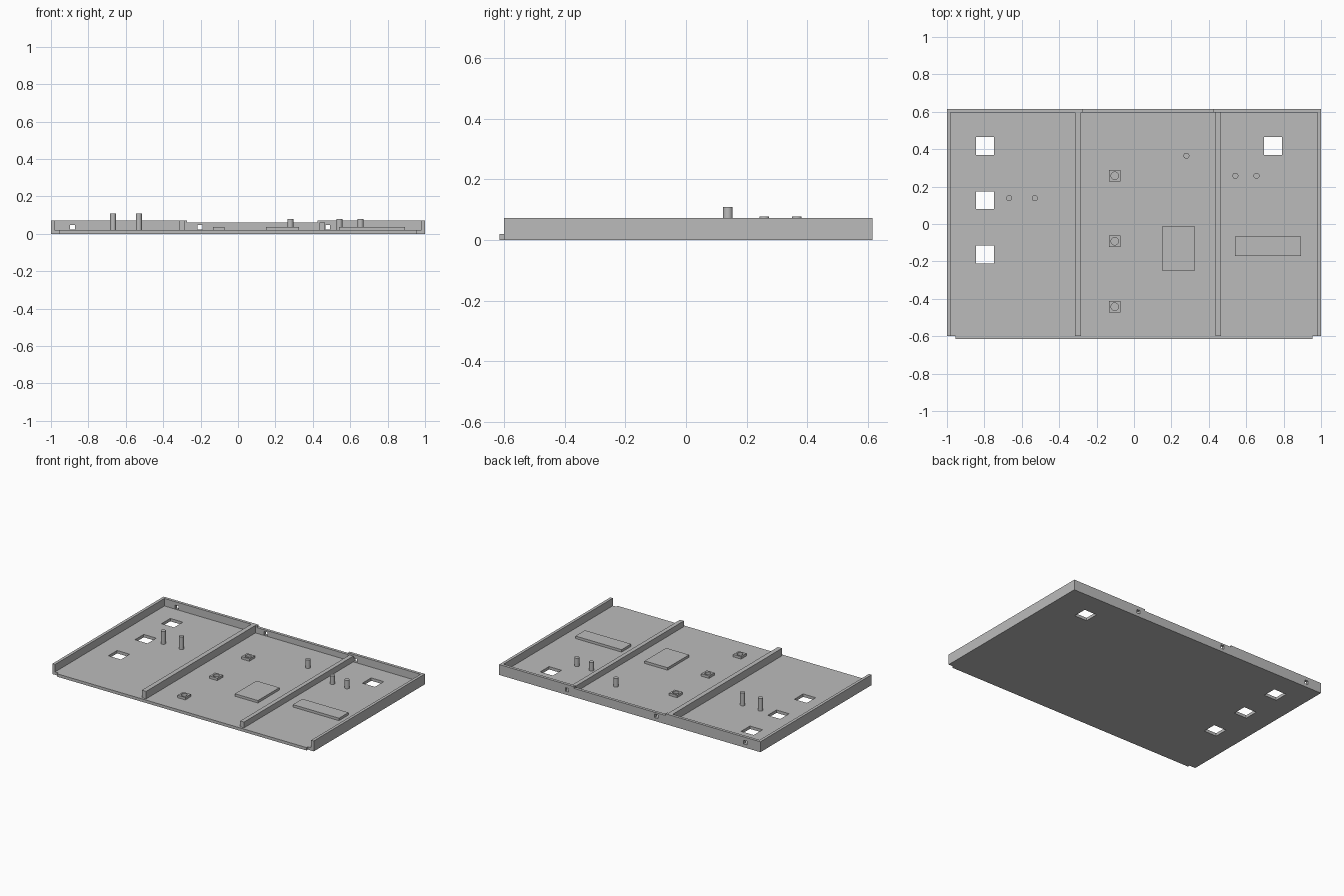
import bpy, bmesh
from mathutils import Matrix, Vector

cube = bpy.data.objects.get("Cube")
if cube:
    bpy.data.objects.remove(cube)

grey = bpy.data.materials.new("plain grey")
grey.use_nodes = True
colour = (0.5, 0.5, 0.5, 1)
grey.diffuse_color = colour
grey.node_tree.nodes["Principled BSDF"].inputs["Base Color"].default_value = colour

FLOOR, HIGH, LOW = 0.02, 0.072, 0.06
FRONT, BACK, WALL = -0.6, 0.615, 0.02


def finish(name, bm):
    mesh = bpy.data.meshes.new(name)
    bm.to_mesh(mesh)
    bm.free()
    mesh.materials.append(grey)
    obj = bpy.data.objects.new(name, mesh)
    bpy.context.collection.objects.link(obj)
    return obj


def box(name, x, y, z):
    bm = bmesh.new()
    low, high = Vector((x[0], y[0], z[0])), Vector((x[1], y[1], z[1]))
    place = Matrix.Translation((low + high) / 2) @ Matrix.Diagonal((*(high - low), 1))
    bmesh.ops.create_cube(bm, size=1, matrix=place)
    return finish(name, bm)


def cylinder(name, x, y, radius, z):
    bm = bmesh.new()
    bmesh.ops.create_cone(bm, cap_ends=True, segments=32, radius1=radius, radius2=radius,
                          depth=z[1] - z[0], matrix=Matrix.Translation((x, y, sum(z) / 2)))
    obj = finish(name, bm)
    obj.data.shade_smooth()
    obj.data.set_sharp_from_angle(angle=0.6)
    return obj


def combine(target, other, operation):
    mod = target.modifiers.new(operation.title(), "BOOLEAN")
    mod.operation, mod.object, mod.solver = operation, other, "EXACT"
    other.hide_render = True
    other.hide_set(True)
    bpy.context.view_layer.objects.active = target
    bpy.ops.object.modifier_apply(modifier=mod.name)
    bpy.data.objects.remove(other)


# Floor tray with a narrow front lip
tray = box("tray", (-1, 1), (FRONT, BACK), (0, HIGH))
combine(tray, box("tray_space", (-1 + WALL, 1 - WALL), (FRONT - 0.1, BACK - WALL),
                  (FLOOR, 0.2)), "DIFFERENCE")
box("front_lip", (-0.955, 0.955), (-0.615, FRONT), (0, FLOOR))

# Lowered middle of the back wall
combine(tray, box("back_notch", (-0.272, 0.425), (BACK - 0.03, BACK + 0.1),
                  (LOW, 0.2)), "DIFFERENCE")

# Cable openings in the back wall
for x in (-0.884, -0.203, 0.48):
    combine(tray, box("cable_opening", (x - 0.013, x + 0.013), (0.5, 0.7),
                      (0.023, 0.048)), "DIFFERENCE")

# Square windows through the floor
for x, y in ((-0.796, 0.417), (-0.796, 0.127), (-0.796, -0.164), (0.742, 0.417)):
    combine(tray, box("floor_window", (x - 0.048, x + 0.048), (y - 0.048, y + 0.048),
                      (-0.1, 0.1)), "DIFFERENCE")

# Dividing ribs
box("right_rib", (-0.315, -0.283), (FRONT, BACK - WALL), (FLOOR, HIGH))
box("left_rib", (0.437, 0.466), (FRONT, BACK - WALL), (FLOOR, LOW))

# Round posts
for x, y, top in ((-0.668, 0.138, 0.108), (-0.53, 0.138, 0.108), (0.28, 0.365, 0.078),
                  (0.542, 0.258, 0.078), (0.655, 0.258, 0.078)):
    cylinder("post", x, y, 0.016, (FLOOR, top))

# Square standoffs with round bores
for y in (0.258, -0.092, -0.442):
    standoff = box("standoff", (-0.133, -0.073), (y - 0.03, y + 0.03), (FLOOR, 0.037))
    combine(standoff, cylinder("bore", -0.103, y, 0.02, (0, 0.1)), "DIFFERENCE")

# Raised pads
box("square_pad", (0.15, 0.326), (-0.248, -0.013), (FLOOR, 0.037))
box("long_pad", (0.54, 0.893), (-0.171, -0.067), (FLOOR, 0.037))
